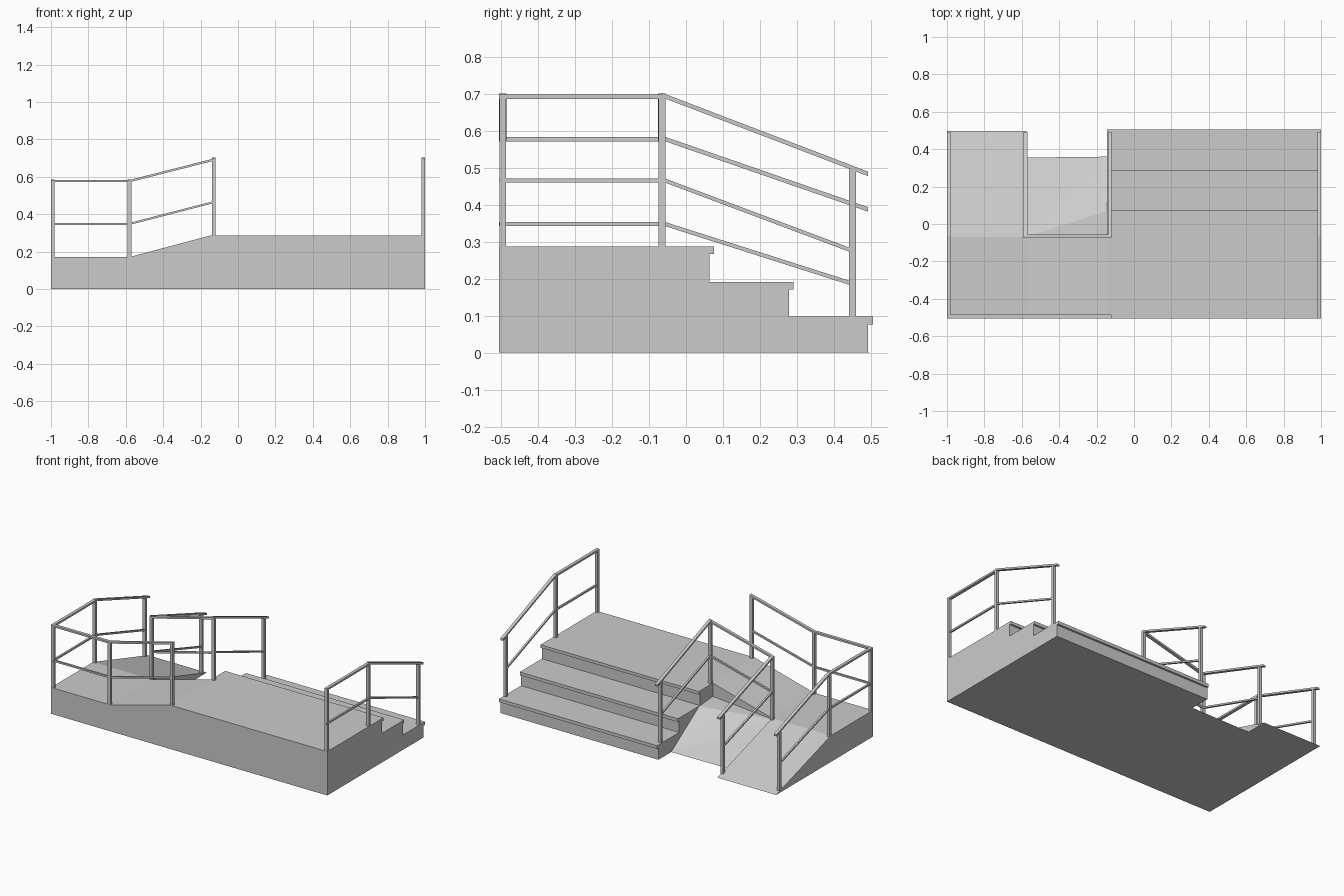
import bpy, bmesh
from mathutils import Vector

if "Cube" in bpy.data.objects:
    bpy.data.objects.remove(bpy.data.objects["Cube"])


def mesh_object(name, verts, faces):
    me = bpy.data.meshes.new(name)
    me.from_pydata(verts, [], faces)
    bm = bmesh.new()
    bm.from_mesh(me)
    bmesh.ops.recalc_face_normals(bm, faces=bm.faces)
    bm.to_mesh(me)
    bm.free()
    ob = bpy.data.objects.new(name, me)
    bpy.context.collection.objects.link(ob)
    return ob


def prism(name, profile, axis, a, b):
    """Extrude a profile (u, z) along x or y from a to b."""
    n = len(profile)
    verts = [(e, u, z) if axis == 'x' else (u, e, z)
             for e in (a, b) for u, z in profile]
    faces = [list(range(n)), list(range(n, 2 * n))]
    faces += [[i, (i + 1) % n, n + (i + 1) % n, n + i] for i in range(n)]
    return mesh_object(name, verts, faces)


def bar(name, p, q, w, h):
    """Rectangular bar whose ends are cut vertically."""
    p, q = Vector(p), Vector(q)
    d = q - p
    if Vector((d.x, d.y)).length < 1e-6:
        s, t = Vector((w / 2, 0, 0)), Vector((0, h / 2, 0))
    else:
        s = Vector((-d.y, d.x, 0)).normalized() * w / 2
        t = Vector((0, 0, h / 2))
    ring = [-s - t, s - t, s + t, -s + t]
    verts = [p + r for r in ring] + [q + r for r in ring]
    faces = [(0, 1, 2, 3), (4, 5, 6, 7)]
    faces += [(i, (i + 1) % 4, 4 + (i + 1) % 4, 4 + i) for i in range(4)]
    return mesh_object(name, verts, faces)


# Platform with three nosed steps descending to the back
prism("stair_platform", [
    (-0.505, 0), (0.492, 0), (0.492, 0.076), (0.505, 0.076), (0.505, 0.097),
    (0.278, 0.097), (0.278, 0.17), (0.29, 0.17), (0.29, 0.191),
    (0.063, 0.191), (0.063, 0.267), (0.075, 0.267), (0.075, 0.287),
    (-0.505, 0.287)], 'x', -0.145, 1.0)

# Landing with upper ramp along the front, lower ramp along the left
prism("upper_ramp", [(-0.575, 0), (-0.145, 0), (-0.145, 0.287),
                     (-0.575, 0.172)], 'y', -0.505, -0.07)
prism("landing_and_lower_ramp", [(-0.505, 0), (0.497, 0), (-0.07, 0.172),
                                 (-0.505, 0.172)], 'x', -1.0, -0.575)

# Faceted earth slope in the notch between the ramp and the steps
mesh_object("earth_slope", [
    (-0.575, 0.355, 0), (-0.145, 0.36, 0), (-0.145, 0.07, 0.19),
    (-0.145, -0.07, 0.20), (-0.575, -0.07, 0.165), (-0.40, 0.14, 0.10),
    (-0.30, 0.02, 0.18), (-0.145, -0.07, 0), (-0.575, -0.07, 0)],
    [(0, 1, 5), (1, 6, 5), (1, 2, 6), (2, 3, 6), (3, 4, 6), (6, 4, 5),
     (4, 0, 5), (0, 8, 7, 1), (0, 4, 8), (1, 7, 3, 2), (3, 7, 8, 4)])

# Posts: x, y, bottom, top
L, I, S, R = -0.99, -0.58, -0.13, 0.99
F, M, B = -0.495, -0.065, 0.45
for x, y, z0, z1 in [
        (L, F, 0.165, 0.58), (I, F, 0.165, 0.58), (S, F, 0.28, 0.695),
        (L, M, 0.165, 0.58), (I, M, 0.165, 0.58), (S, M, 0.28, 0.695),
        (R, F, 0.28, 0.695), (R, M, 0.28, 0.695),
        (L, B, 0.01, 0.395), (I, B, 0.01, 0.395),
        (S, B, 0.09, 0.495), (R, B, 0.09, 0.495)]:
    bar("railing_post", (x, y, z0), (x, y, z1), 0.02, 0.018)


# Each run has a wider handrail and a thinner middle rail
def rails(p, q, tops, mids, overhang=0):
    (x0, y0), (x1, y1) = p, q
    bar("handrail", (x0, y0, tops[0]), (x1, y1 + overhang, tops[1]),
        0.02, 0.012)
    bar("middle_rail", (x0, y0, mids[0]), (x1, y1, mids[1]), 0.012, 0.011)


low, high = (0.577, 0.577), (0.692, 0.692)
lowm, highm = (0.348, 0.348), (0.465, 0.465)
rails((L - .01, F), (I, F), low, lowm)
rails((L, F - .01), (L, M), low, lowm)
rails((R, F - .01), (R, M), high, highm)
for y in (F, M):
    rails((I, y), (S + .01, y), (0.577, 0.694), (0.348, 0.467))
for x in (L, I):
    rails((x, M), (x, B), (0.58, 0.387), (0.35, 0.186), 0.042)
for x in (S, R):
    rails((x, M), (x, B), (0.696, 0.483), (0.468, 0.275), 0.042)
